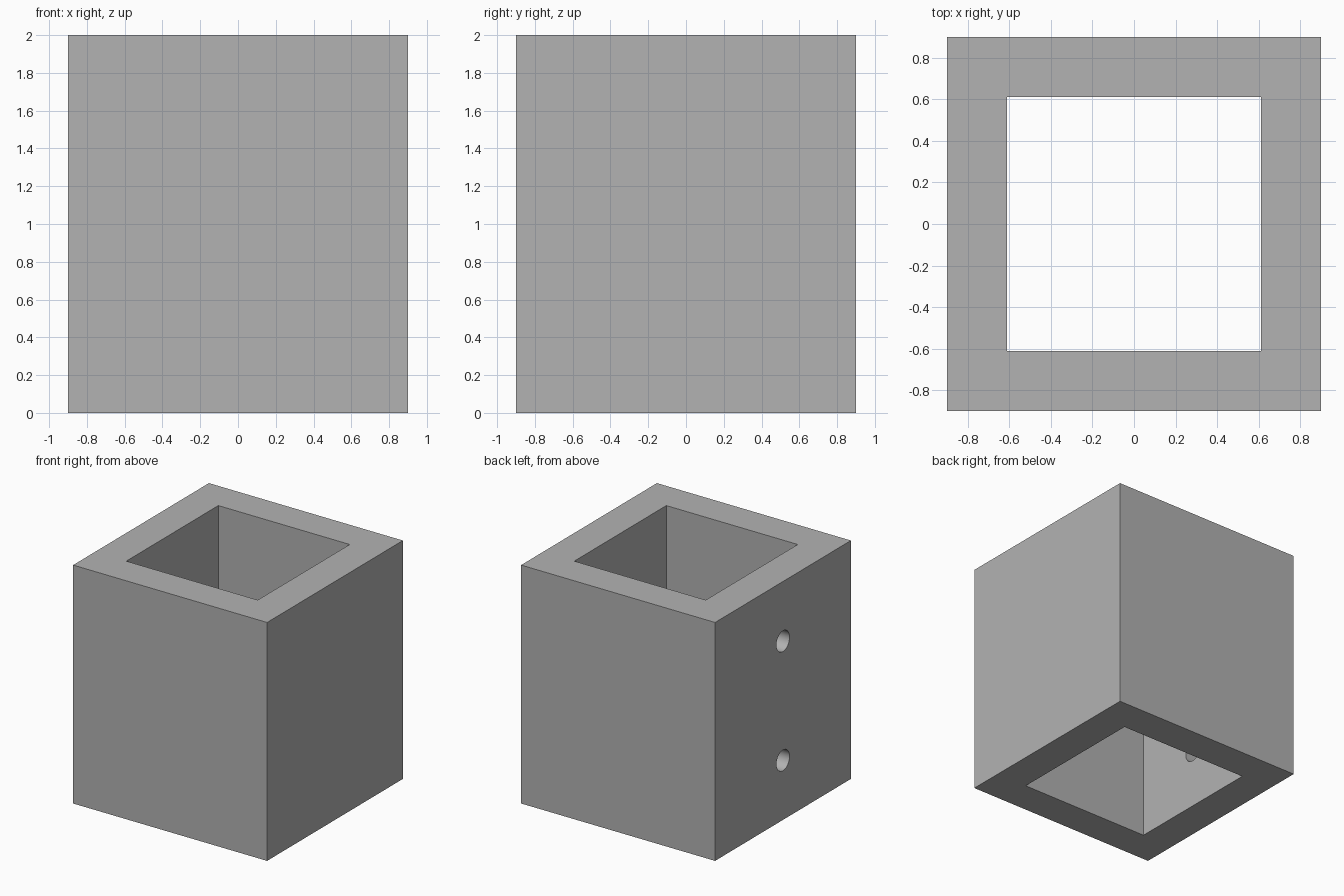
import bpy
import math

OUTER, INNER, HEIGHT = 1.8, 1.22, 2.0
HOLE_RADIUS = 0.087

default_cube = bpy.data.objects.get("Cube")
if default_cube:
    bpy.data.objects.remove(default_cube, do_unlink=True)

# Single grey material
grey = bpy.data.materials.new("plain_grey")
grey.use_nodes = True
colour = (0.448, 0.448, 0.448, 1)
grey.diffuse_color = colour
grey.node_tree.nodes["Principled BSDF"].inputs["Base Color"].default_value = colour


def add_box(name, width, height):
    bpy.ops.mesh.primitive_cube_add(size=1, location=(0, 0, HEIGHT / 2))
    box = bpy.context.object
    box.name = name
    box.scale = (width, width, height)
    bpy.ops.object.transform_apply(location=True, rotation=True, scale=True)
    box.data.materials.append(grey)
    return box


def cut(target, cutter):
    cutter.hide_render = True
    mod = target.modifiers.new("cut", 'BOOLEAN')
    mod.operation = 'DIFFERENCE'
    mod.solver = 'EXACT'
    mod.object = cutter
    bpy.ops.object.select_all(action='DESELECT')
    bpy.context.view_layer.objects.active = target
    target.select_set(True)
    bpy.ops.object.modifier_apply(modifier=mod.name)
    bpy.data.objects.remove(cutter, do_unlink=True)


# Square sleeve, open at the top and bottom
sleeve = add_box("square_sleeve", OUTER, HEIGHT)
cut(sleeve, add_box("bore_cutter", INNER, HEIGHT + 1))

# Two round screw holes through the -x wall
for z in (0.5, 1.5):
    bpy.ops.mesh.primitive_cylinder_add(
        vertices=32, radius=HOLE_RADIUS, depth=0.6,
        location=(-(OUTER + INNER) / 4, 0, z), rotation=(0, math.pi / 2, 0))
    drill = bpy.context.object
    drill.name = "screw_hole_cutter"
    drill.data.materials.append(grey)
    cut(sleeve, drill)

# Smooth hole walls, sharp block edges
sleeve.select_set(True)
bpy.context.view_layer.objects.active = sleeve
bpy.ops.object.shade_smooth_by_angle(angle=math.radians(30))
